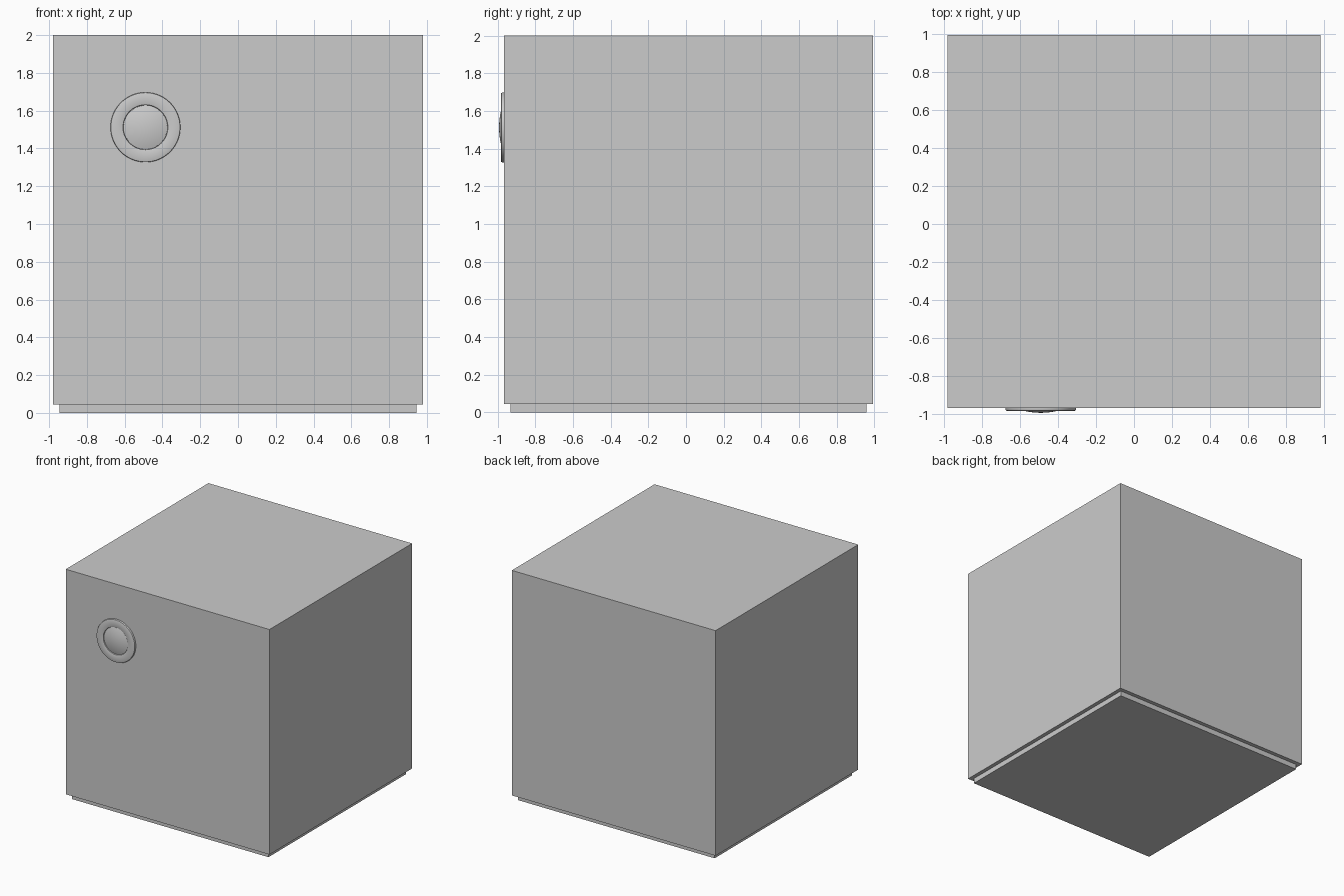
import bpy, bmesh, math
from mathutils import Vector

if "Cube" in bpy.data.objects:
    bpy.data.objects.remove(bpy.data.objects["Cube"])


def box(name, lo, hi):
    bm = bmesh.new()
    bmesh.ops.create_cube(bm, size=1)
    lo, hi = Vector(lo), Vector(hi)
    for v in bm.verts:
        v.co = Vector([(lo[i] + hi[i]) / 2 + v.co[i] * (hi[i] - lo[i]) for i in range(3)])
    return finish(name, bm)


def lathe(name, profile, x, z, steps=96):
    # Spin (radius, y) points around an axis parallel to y
    bm = bmesh.new()
    vs = [bm.verts.new((x + r, y, z)) for r, y in profile]
    edges = [bm.edges.new(p) for p in zip(vs, vs[1:])]
    bmesh.ops.spin(bm, geom=vs + edges, cent=(x, 0, z), axis=(0, 1, 0),
                   angle=2 * math.pi, steps=steps, use_duplicate=False)
    bmesh.ops.remove_doubles(bm, verts=bm.verts, dist=1e-5)
    obj = finish(name, bm)
    bpy.ops.object.select_all(action='DESELECT')
    obj.select_set(True)
    bpy.context.view_layer.objects.active = obj
    bpy.ops.object.shade_smooth_by_angle(angle=math.radians(35))
    return obj


def finish(name, bm):
    bmesh.ops.recalc_face_normals(bm, faces=bm.faces)
    mesh = bpy.data.meshes.new(name)
    bm.to_mesh(mesh)
    bm.free()
    obj = bpy.data.objects.new(name, mesh)
    bpy.context.collection.objects.link(obj)
    return obj


# Cube body and inset base plate
FRONT = -0.966
box("body", (-0.979, FRONT, 0.045), (0.979, 0.992, 2.0))
box("base_plate", (-0.945, -0.932, 0.0), (0.945, 0.957, 0.045))

# Round bezel with softened edges, closed ring section
X, Z = -0.49, 1.512
bezel = [(0.185, FRONT), (0.185, -0.976), (0.183, -0.980), (0.178, -0.982),
         (0.124, -0.982), (0.119, -0.980), (0.117, -0.976), (0.117, FRONT),
         (0.185, FRONT)]
lathe("button_bezel", bezel, X, Z)

# Domed button in the middle
R, RIM, TOP = 0.116, -0.974, -0.992
dome = [(R, FRONT)]
for i in range(9):
    r = R * (1 - i / 8)
    dome.append((r, TOP + (RIM - TOP) * (r / R) ** 2))
dome.append((0, FRONT))
dome.append((R, FRONT))
lathe("button_dome", dome, X, Z)
